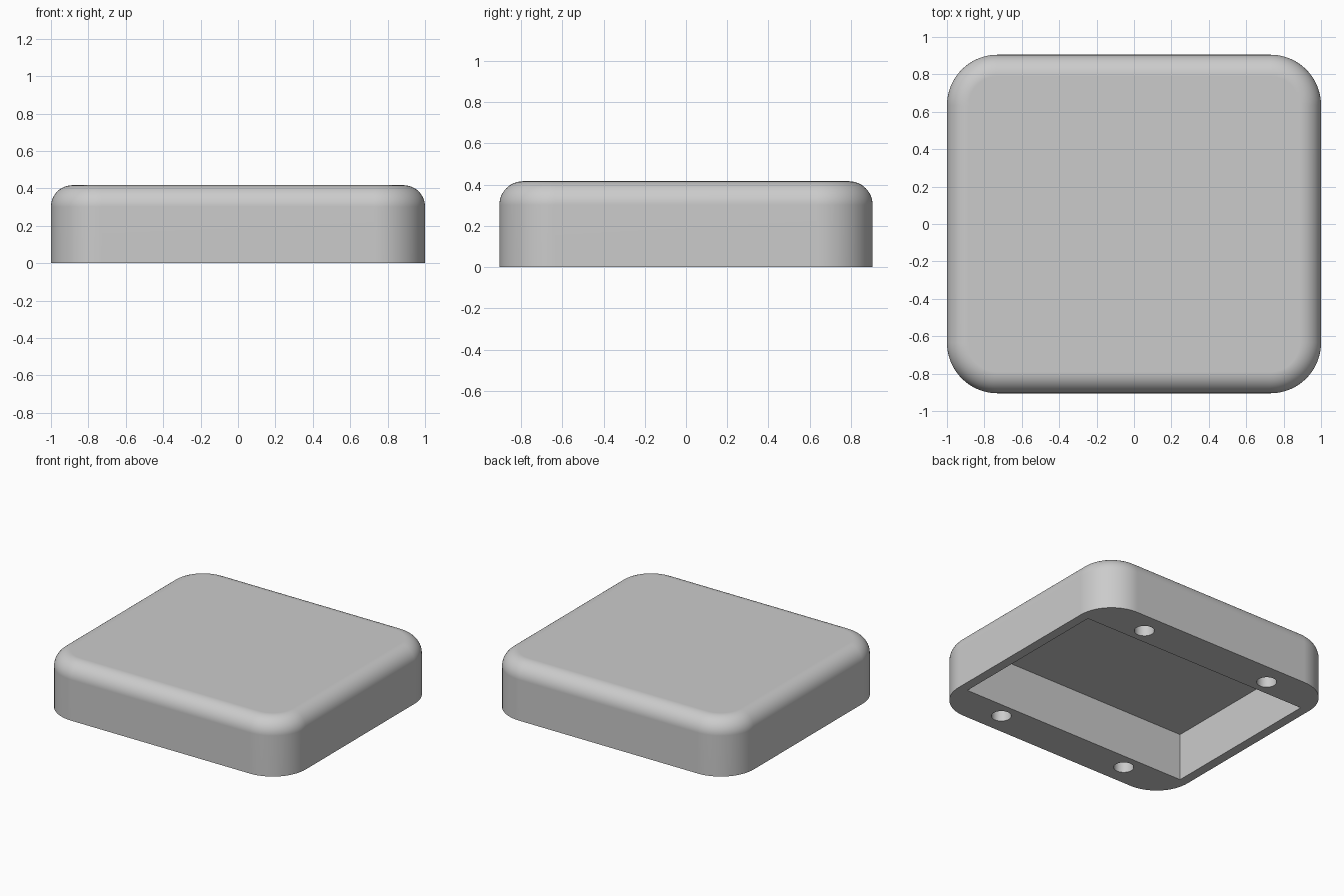
import bpy
import bmesh
from mathutils import Matrix

if "Cube" in bpy.data.objects:
    bpy.data.objects.remove(bpy.data.objects["Cube"], do_unlink=True)

WIDTH, DEPTH, HEIGHT = 2.0, 1.81, 0.417
CORNER, FILLET = 0.27, 0.115

grey = bpy.data.materials.new("plain grey")
grey.use_nodes = True
colour = (0.6, 0.6, 0.6, 1)
grey.diffuse_color = colour
grey.node_tree.nodes["Principled BSDF"].inputs["Base Color"].default_value = colour


def add_object(name, bm):
    mesh = bpy.data.meshes.new(name)
    bm.to_mesh(mesh)
    bm.free()
    mesh.materials.append(grey)
    obj = bpy.data.objects.new(name, mesh)
    bpy.context.collection.objects.link(obj)
    return obj


def box(bm, size, z):
    matrix = Matrix.Translation((0, 0, z)) @ Matrix.Diagonal((*size, 1))
    bmesh.ops.create_cube(bm, size=1, matrix=matrix)


# Case: box with rounded upright corners, then a rounded top rim
bm = bmesh.new()
box(bm, (WIDTH, DEPTH, HEIGHT), HEIGHT / 2)
upright = [e for e in bm.edges if abs(e.verts[0].co.z - e.verts[1].co.z) > 0.1]
bmesh.ops.bevel(bm, geom=upright, offset=CORNER, segments=16, profile=0.5, affect='EDGES')
rim = [e for e in bm.edges if all(v.co.z > HEIGHT - 0.001 for v in e.verts)]
bmesh.ops.bevel(bm, geom=rim, offset=FILLET, segments=12, profile=0.5, affect='EDGES')
case = add_object("case_cover", bm)

# Cutters: the hollow underside and four screw holes
HOLLOW_TOP, HOLE_TOP = 0.348, 0.27
bm = bmesh.new()
box(bm, (1.86, 1.256, HOLLOW_TOP + 0.1), (HOLLOW_TOP - 0.1) / 2)
for sx in (-1, 1):
    for sy in (-1, 1):
        place = Matrix.Translation((sx * 0.535, sy * 0.745, (HOLE_TOP - 0.1) / 2))
        bmesh.ops.create_cone(bm, cap_ends=True, segments=40, radius1=0.067,
                              radius2=0.067, depth=HOLE_TOP + 0.1, matrix=place)
cutter = add_object("underside_cutter", bm)
cutter.hide_render = True

cut = case.modifiers.new("hollow and holes", 'BOOLEAN')
cut.operation = 'DIFFERENCE'
cut.solver = 'EXACT'
cut.object = cutter

bpy.ops.object.select_all(action='DESELECT')
case.select_set(True)
bpy.context.view_layer.objects.active = case
bpy.ops.object.modifier_apply(modifier=cut.name)
bpy.data.objects.remove(cutter, do_unlink=True)

# Smooth fillets with crisp edges and flat large faces
bpy.ops.object.shade_smooth_by_angle(angle=0.6)
normals = case.modifiers.new("flat faces", 'WEIGHTED_NORMAL')
normals.keep_sharp = True
